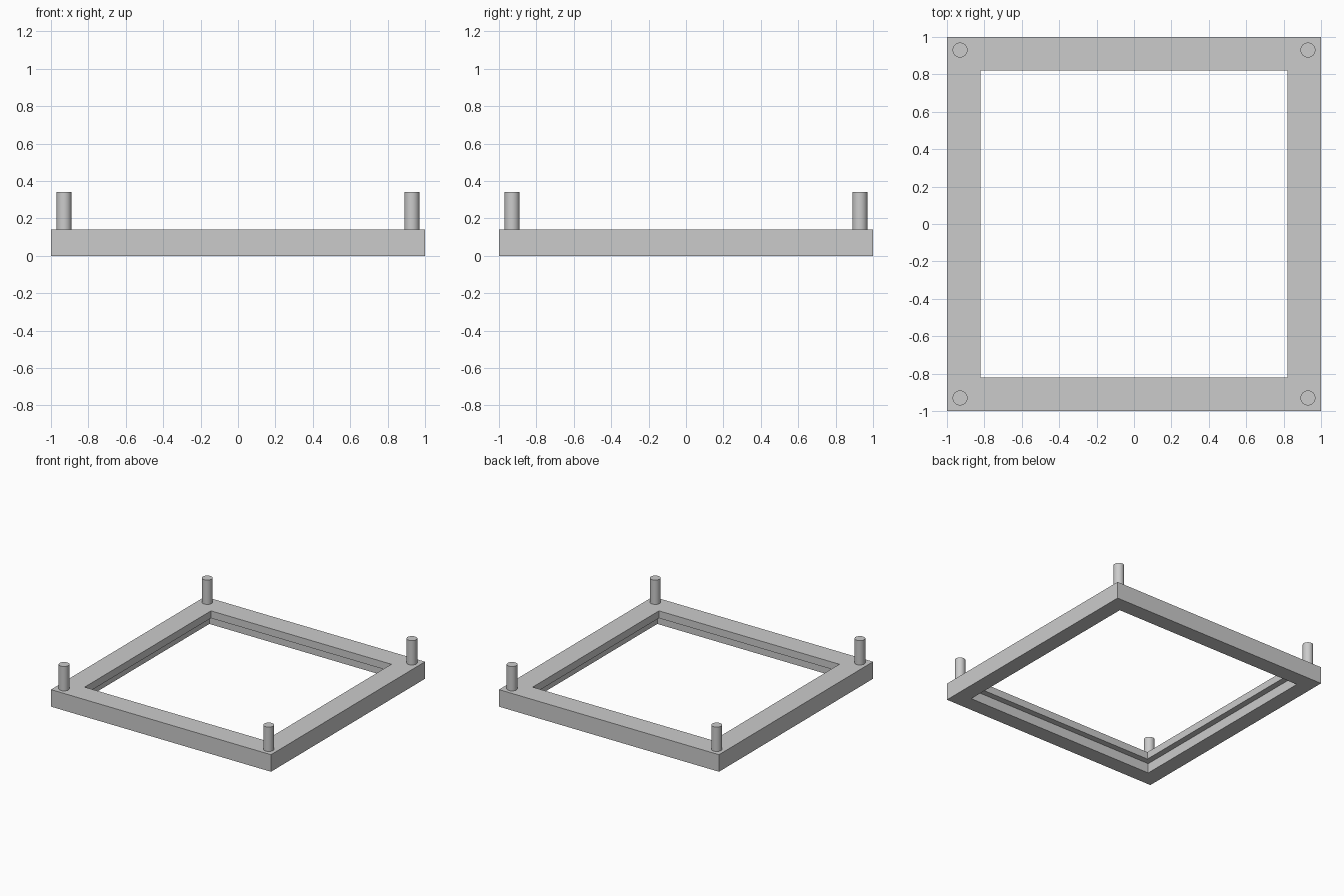
import bpy, bmesh

cube = bpy.data.objects.get("Cube")
if cube:
    bpy.data.objects.remove(cube)

grey = bpy.data.materials.new("plain grey")
grey.use_nodes = True
colour = (0.6, 0.6, 0.6, 1)
grey.diffuse_color = colour
grey.node_tree.nodes["Principled BSDF"].inputs["Base Color"].default_value = colour

TOP, LEDGE, PEG_TOP = 0.14, 0.08, 0.34
OUTER, OPENING, REBATE = 1.0, 0.82, 0.87


# Square frame: a closed profile swept round four mitred corners
def square_frame(name, profile):
    bm = bmesh.new()
    rings = [[bm.verts.new((sx * r, sy * r, z)) for r, z in profile]
             for sx, sy in ((1, 1), (-1, 1), (-1, -1), (1, -1))]
    n = len(profile)
    for i, ring in enumerate(rings):
        nxt = rings[(i + 1) % 4]
        for j in range(n):
            k = (j + 1) % n
            bm.faces.new((ring[j], ring[k], nxt[k], nxt[j]))
    bmesh.ops.recalc_face_normals(bm, faces=bm.faces)
    mesh = bpy.data.meshes.new(name)
    bm.to_mesh(mesh)
    bm.free()
    mesh.materials.append(grey)
    obj = bpy.data.objects.new(name, mesh)
    bpy.context.collection.objects.link(obj)


# Frame with a stepped recess on the underside of the opening
square_frame("frame", [(OUTER, 0), (OUTER, TOP), (OPENING, TOP),
                       (OPENING, LEDGE), (REBATE, LEDGE), (REBATE, 0)])

# Round corner pegs
for side, sx in (("left", 1), ("right", -1)):
    for end, sy in (("front", -1), ("back", 1)):
        bpy.ops.mesh.primitive_cylinder_add(
            vertices=48, radius=0.04, depth=PEG_TOP - TOP,
            location=(sx * 0.93, sy * 0.93, (TOP + PEG_TOP) / 2))
        peg = bpy.context.object
        peg.name = f"{end}_{side}_peg"
        peg.data.materials.append(grey)
        bpy.ops.object.shade_smooth_by_angle()
